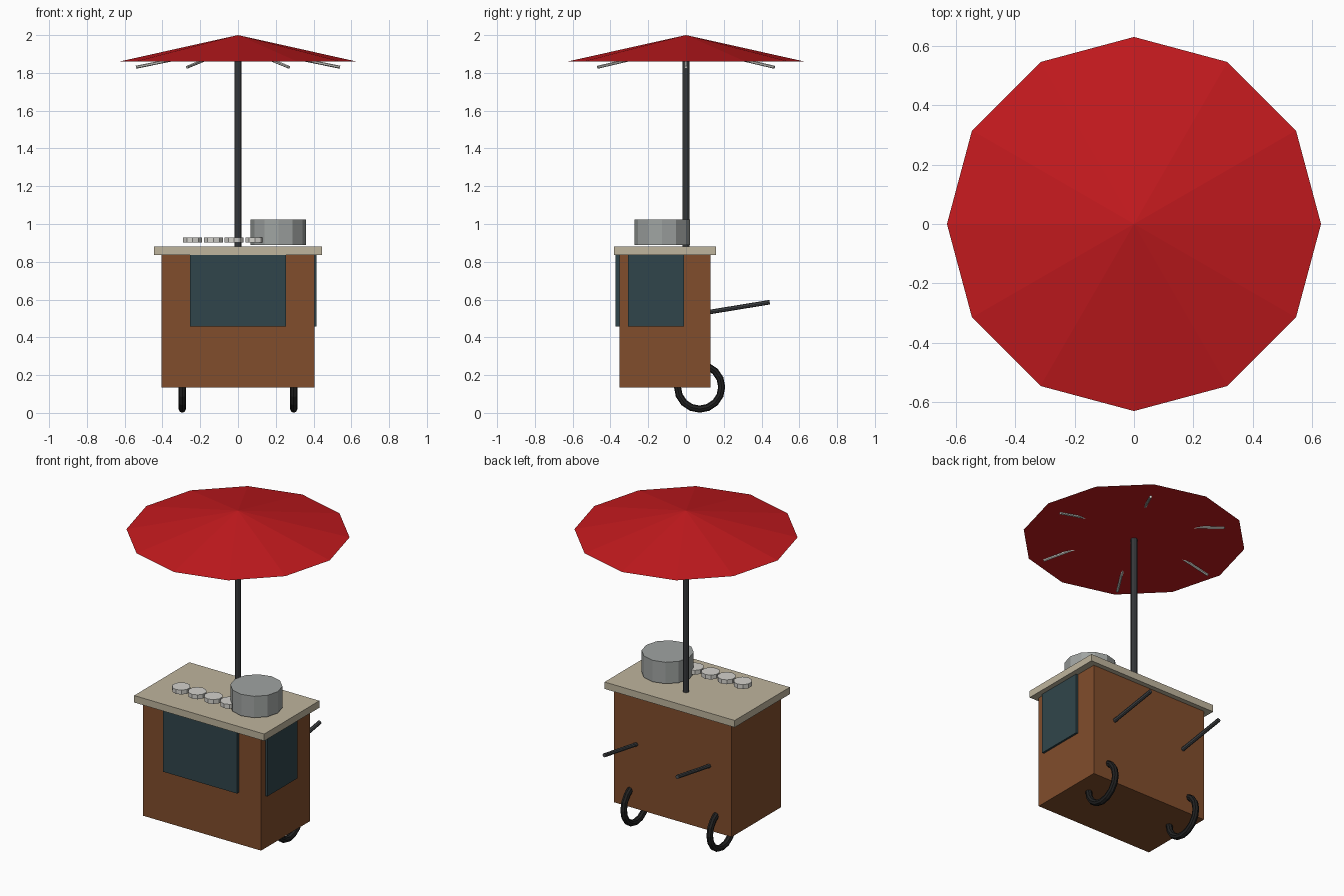
import bpy
from math import cos, sin, pi
from mathutils import Vector

if "Cube" in bpy.data.objects:
    bpy.data.objects.remove(bpy.data.objects["Cube"])


def material(name, rgb):
    m = bpy.data.materials.new(name)
    m.diffuse_color = (*rgb, 1)
    m.use_nodes = True
    m.node_tree.nodes["Principled BSDF"].inputs["Base Color"].default_value = m.diffuse_color
    return m


wood = material("wood", (0.22, 0.075, 0.025))
stone = material("stone", (0.52, 0.46, 0.34))
teal = material("teal", (0.03, 0.06, 0.07))
dark_metal = material("dark_metal", (0.06, 0.065, 0.07))
rubber = material("rubber", (0.015, 0.015, 0.015))
steel = material("steel", (0.35, 0.37, 0.36))
pale = material("pale_metal", (0.65, 0.64, 0.6))
red = material("red_canvas", (0.55, 0.01, 0.013))


def finish(name, mat):
    ob = bpy.context.object
    ob.name = name
    ob.data.materials.append(mat)
    return ob


def box(name, lo, hi, mat):
    lo, hi = Vector(lo), Vector(hi)
    bpy.ops.mesh.primitive_cube_add(size=1, location=(lo + hi) / 2)
    ob = finish(name, mat)
    ob.scale = hi - lo
    return ob


def rod(name, start, end, radius, sides, mat):
    a, b = Vector(start), Vector(end)
    d = b - a
    bpy.ops.mesh.primitive_cylinder_add(vertices=sides, radius=radius, depth=d.length,
                                        location=(a + b) / 2,
                                        rotation=d.to_track_quat('Z', 'Y').to_euler())
    return finish(name, mat)


# Cart body, counter and window panels
box("cart_body", (-0.404, -0.351, 0.135), (0.404, 0.13, 0.84), wood)
box("counter_top", (-0.446, -0.38, 0.837), (0.446, 0.16, 0.88), stone)
box("front_panel", (-0.253, -0.373, 0.457), (0.253, -0.34, 0.845), teal)
box("side_panel", (0.39, -0.306, 0.457), (0.416, -0.01, 0.845), teal)

# Wheels and push handles on both sides
for side, s in (("left", -1), ("right", 1)):
    bpy.ops.mesh.primitive_torus_add(major_radius=0.117, minor_radius=0.019,
                                     major_segments=16, minor_segments=8,
                                     location=(s * 0.295, 0.072, 0.137),
                                     rotation=(0, pi / 2, 0))
    finish(side + "_wheel", rubber)
    rod(side + "_handle", (s * 0.25, 0.10, 0.53), (s * 0.25, 0.443, 0.586), 0.012, 8, dark_metal)

# Cooking pot and row of small dishes
rod("cooking_pot", (0.214, -0.126, 0.89), (0.214, -0.126, 1.023), 0.147, 12, steel)
for i in range(4):
    x = -0.24 + i * 0.11
    rod(f"dish_{i + 1}", (x, -0.213, 0.902), (x, -0.213, 0.929), 0.053, 10, pale)

# Umbrella: pole, canopy with flat underside, and ribs
rod("umbrella_pole", (0, 0, 0.87), (0, 0, 1.93), 0.019, 10, dark_metal)
bpy.ops.mesh.primitive_cone_add(vertices=12, radius1=0.629, radius2=0, depth=0.14,
                                location=(0, 0, 1.93))
finish("umbrella_canopy", red)
for i in range(6):
    c, s = cos(i * pi / 3), sin(i * pi / 3)
    rod(f"umbrella_rib_{i + 1}", (0.05 * c, 0.05 * s, 1.93), (0.54 * c, 0.54 * s, 1.83),
        0.008, 6, pale)
